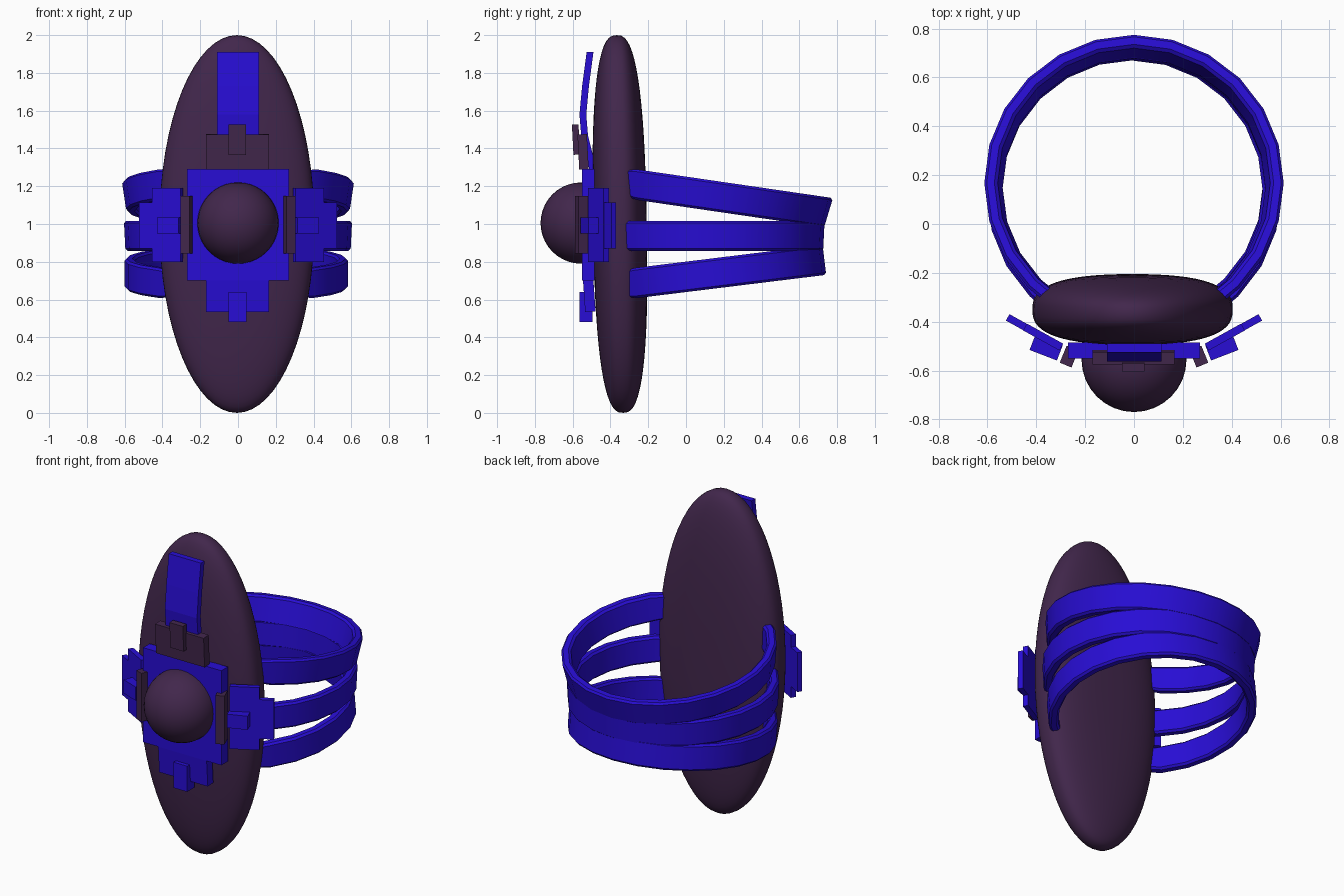
import bpy, bmesh, math
from mathutils import Matrix, Vector

cube = bpy.data.objects.get("Cube")
if cube:
    bpy.data.objects.remove(cube, do_unlink=True)


def material(name, rgb):
    mat = bpy.data.materials.new(name)
    mat.use_nodes = True
    mat.diffuse_color = (*rgb, 1)
    mat.node_tree.nodes["Principled BSDF"].inputs["Base Color"].default_value = (*rgb, 1)
    return mat


BLUE = material("deep_blue", (0.021, 0.004, 0.66))
PLUM = material("dark_plum", (0.054, 0.020, 0.072))


def finish(name, bm, mat, smooth=None):
    bmesh.ops.recalc_face_normals(bm, faces=bm.faces)
    mesh = bpy.data.meshes.new(name)
    bm.to_mesh(mesh)
    bm.free()
    mesh.materials.append(mat)
    obj = bpy.data.objects.new(name, mesh)
    bpy.context.collection.objects.link(obj)
    if smooth:
        bpy.ops.object.select_all(action="DESELECT")
        obj.select_set(True)
        bpy.context.view_layer.objects.active = obj
        bpy.ops.object.shade_smooth_by_angle(angle=math.radians(smooth))
    return obj


def box(name, mat, x, y, z, turn=0, tilt=0):
    """Box from (low, high) ranges, turned about z and tilted about x at its centre."""
    ranges = (x, y, z)
    centre = Vector([(a + b) / 2 for a, b in ranges])
    size = [b - a for a, b in ranges]
    bm = bmesh.new()
    bmesh.ops.create_cube(bm, size=1, matrix=Matrix.Translation(centre)
                          @ Matrix.Rotation(math.radians(turn), 4, "Z")
                          @ Matrix.Rotation(math.radians(tilt), 4, "X")
                          @ Matrix.Diagonal((*size, 1)))
    return finish(name, bm, mat)


def sweep(name, mat, rings, smooth=None, matrix=Matrix()):
    """Skin a list of closed cross-sections and cap both ends."""
    bm = bmesh.new()
    loops = [[bm.verts.new(matrix @ Vector(p)) for p in ring] for ring in rings]
    for a, b in zip(loops, loops[1:]):
        for i in range(len(a)):
            j = (i + 1) % len(a)
            bm.faces.new((a[i], a[j], b[j], b[i]))
    bm.faces.new(loops[0])
    bm.faces.new(loops[-1])
    return finish(name, bm, mat, smooth)


# Long oval face: a sphere squared off into a flat pebble
def squared(value, power):
    return math.copysign(abs(value) ** power, value)


bm = bmesh.new()
bmesh.ops.create_uvsphere(bm, u_segments=64, v_segments=32, radius=1)
for v in bm.verts:
    reach = math.hypot(v.co.x, v.co.y)
    grow = reach ** 0.75 / reach if reach > 1e-5 else 0
    v.co = (v.co.x * grow * 0.41, squared(v.co.z, 0.75) * 0.142, v.co.y * grow)
bm.transform(Matrix.Translation((-0.006, -0.35, 1)) @ Matrix.Rotation(0.0175, 4, "X"))
finish("oval_face", bm, PLUM, 60)

# Round centre stone
bm = bmesh.new()
bmesh.ops.create_uvsphere(bm, u_segments=32, v_segments=20, radius=0.215,
                          matrix=Matrix.Translation((0, -0.555, 1.005)))
finish("centre_stone", bm, PLUM, 60)


# Three open bands with softened edges
def band(name, radius, flare, centre, tilt, end=146, half=0.08, thick=0.055, soft=0.012):
    section = [(-thick, soft - half), (soft - thick, -half), (-soft, -half), (0, soft - half),
               (0, half - soft), (-soft, half), (soft - thick, half), (-thick, half - soft)]
    angles = [-end] + list(range(-135, 136, 15)) + [end]
    rings = []
    for angle in angles:
        a = math.radians(angle)
        shrink = 0.85 if abs(angle) == end else 1
        ring = []
        for r, z in section:
            dist = radius + r + flare * z / half
            ring.append((dist * math.sin(a), dist * math.cos(a), z * shrink))
        rings.append(ring)
    place = Matrix.Translation(centre) @ Matrix.Rotation(math.radians(tilt), 4, "X")
    sweep(name, BLUE, rings, 32, place)


band("upper_band", 0.603, 0.012, (0, 0.158, 1.147), -8.3)
band("middle_band", 0.6, 0.004, (0, 0.13, 0.937), 0)
band("lower_band", 0.592, 0, (-0.01, 0.145, 0.738), 7)

# Stepped plates behind and below the stone
box("centre_plate", BLUE, (-0.27, 0.27), (-0.55, -0.485), (0.7, 1.29))
box("lower_plate", BLUE, (-0.17, 0.165), (-0.54, -0.485), (0.535, 0.72), tilt=4)
box("lower_tab", BLUE, (-0.05, 0.045), (-0.565, -0.495), (0.48, 0.64))

# Plates above the stone
box("upper_plate", PLUM, (-0.17, 0.165), (-0.57, -0.52), (1.29, 1.475), tilt=3)
box("upper_tab", PLUM, (-0.05, 0.042), (-0.6, -0.565), (1.367, 1.527), tilt=3)

# Curved strip rising from the upper plate
path = [(-0.49, 1.27), (-0.51, 1.36), (-0.537, 1.47), (-0.546, 1.58),
        (-0.532, 1.73), (-0.508, 1.91)]
strip = [[(-0.11, y - 0.018, z), (0.112, y - 0.018, z),
          (0.112, y + 0.018, z), (-0.11, y + 0.018, z)] for y, z in path]
sweep("upper_strip", BLUE, strip)

# Angled side wings with a plum bar beside the stone
for side, s in (("left", 1), ("right", -1)):
    def wing_part(name, mat, centre, size, z, turn):
        x, y = s * centre[0], centre[1]
        w, d = size[0] / 2, size[1] / 2
        box(f"{side}_{name}", mat, (x - w, x + w), (y - d, y + d), z, turn=s * turn)

    wing_part("wing_plate", BLUE, (0.372, -0.463), (0.17, 0.032), (0.8, 1.19), 29)
    wing_part("wing_tip", BLUE, (0.408, -0.443), (0.25, 0.03), (0.87, 1.115), 29)
    wing_part("wing_tab", BLUE, (0.36, -0.507), (0.12, 0.065), (0.95, 1.035), 21)
    wing_part("side_bar", PLUM, (0.266, -0.543), (0.052, 0.075), (0.845, 1.147), 22)
